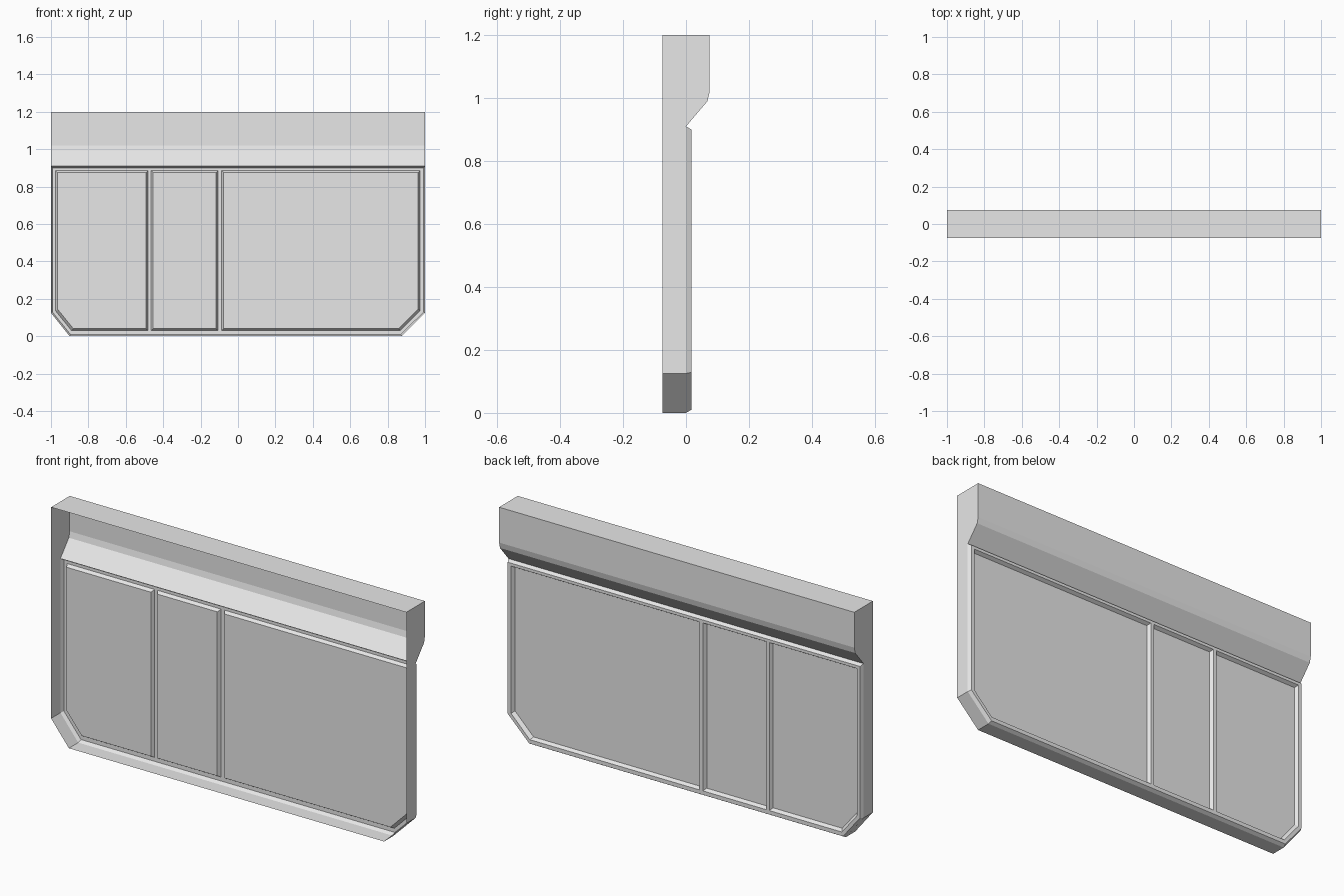
import bpy
import bmesh
from mathutils import Vector

cube = bpy.data.objects.get("Cube")
if cube:
    bpy.data.objects.remove(cube, do_unlink=True)

# One plain grey for everything
grey = bpy.data.materials.new("plain grey")
grey.use_nodes = True
GREY = (0.8, 0.8, 0.8, 1.0)
grey.diffuse_color = GREY
grey.node_tree.nodes["Principled BSDF"].inputs["Base Color"].default_value = GREY

FRONT, PANEL, FRAME = -0.075, 0.0, 0.017   # depths in y
SILL, CUT = 0.91, 0.125                    # panel top, corner cut height
LEFT_FOOT, RIGHT_FOOT = 0.875, -0.9        # ends of the bottom edge


def finish(name, bm, outward):
    """Weld, orient the faces and make the object."""
    bmesh.ops.remove_doubles(bm, verts=bm.verts, dist=0.0002)
    bmesh.ops.recalc_face_normals(bm, faces=bm.faces)
    total = sum((f.normal * f.calc_area() for f in bm.faces), Vector())
    if total.dot(outward) < 0:
        bmesh.ops.reverse_faces(bm, faces=bm.faces)
    mesh = bpy.data.meshes.new(name)
    bm.to_mesh(mesh)
    bm.free()
    mesh.materials.append(grey)
    obj = bpy.data.objects.new(name, mesh)
    bpy.context.collection.objects.link(obj)
    return obj


def loop(bm, outline, y):
    return [bm.verts.new((x, y, z)) for x, z in outline]


def bridge(bm, a, b):
    for i in range(len(a)):
        j = (i + 1) % len(a)
        bm.faces.new((a[i], a[j], b[j], b[i]))


# Open-fronted casing: header strips, end walls, cut corners and floor
header = [(FRONT, 1.2), (0.075, 1.2), (0.075, 1.02), (0.068, 0.99), (PANEL, SILL)]
bm = bmesh.new()
ends = {}
for side in (-1, 1):
    ends[side] = [bm.verts.new((side, y, z)) for y, z in header]
    ends[side] += [bm.verts.new((side, y, CUT)) for y in (PANEL, FRONT)]
    bm.faces.new(ends[side])
for i in range(len(header) - 1):
    bm.faces.new((ends[-1][i], ends[-1][i + 1], ends[1][i + 1], ends[1][i]))
feet = {}
for side, x in ((-1, RIGHT_FOOT), (1, LEFT_FOOT)):
    feet[side] = [bm.verts.new((x, y, 0)) for y in (PANEL, FRONT)]
    bm.faces.new((ends[side][5], ends[side][6], feet[side][1], feet[side][0]))
bm.faces.new(feet[-1] + feet[1][::-1])
finish("casing", bm, Vector((0, 1, 0)))


def window(x0, x1, inset, cut0, cut1):
    """Outline of one recess, with optional cut lower corners."""
    x0, x1, z0, z1 = x0 + inset, x1 - inset, 0.03 + inset, 0.885 - inset
    points = [(x0, z1), (x1, z1)]
    points += [(x1, z0 + 0.105), (x1 - cut1, z0)] if cut1 else [(x1, z0)]
    points += [(x0 + cut0, z0), (x0, z0 + 0.105)] if cut0 else [(x0, z0)]
    return points


# Back panel: bevelled rim, flat frame and three recesses
bm = bmesh.new()
rim = loop(bm, [(-1, SILL), (1, SILL), (1, CUT), (LEFT_FOOT, 0),
                (RIGHT_FOOT, 0), (-1, CUT)], PANEL)
edge = loop(bm, [(-0.992, 0.9), (0.992, 0.9), (0.992, 0.129), (0.871, 0.01),
                 (-0.896, 0.01), (-0.992, 0.129)], FRAME)
bridge(bm, rim, edge)
borders = [edge]
for x0, x1, cut0, cut1 in ((-0.975, -0.481, 0.085, 0),
                           (-0.464, -0.107, 0, 0),
                           (-0.087, 0.973, 0, 0.105)):
    mouth = loop(bm, window(x0, x1, 0, cut0, cut1), FRAME)
    floor = loop(bm, window(x0, x1, 0.01, cut0, cut1), PANEL)
    bridge(bm, mouth, floor)
    bm.faces.new(floor)
    borders.append(mouth)
frame_edges = [bm.edges.get((b[i - 1], b[i])) for b in borders for i in range(len(b))]
bmesh.ops.triangle_fill(bm, edges=frame_edges, use_beauty=True,
                        use_dissolve=False, normal=(0, 1, 0))
finish("back_panel", bm, Vector((0, 1, 0)))
